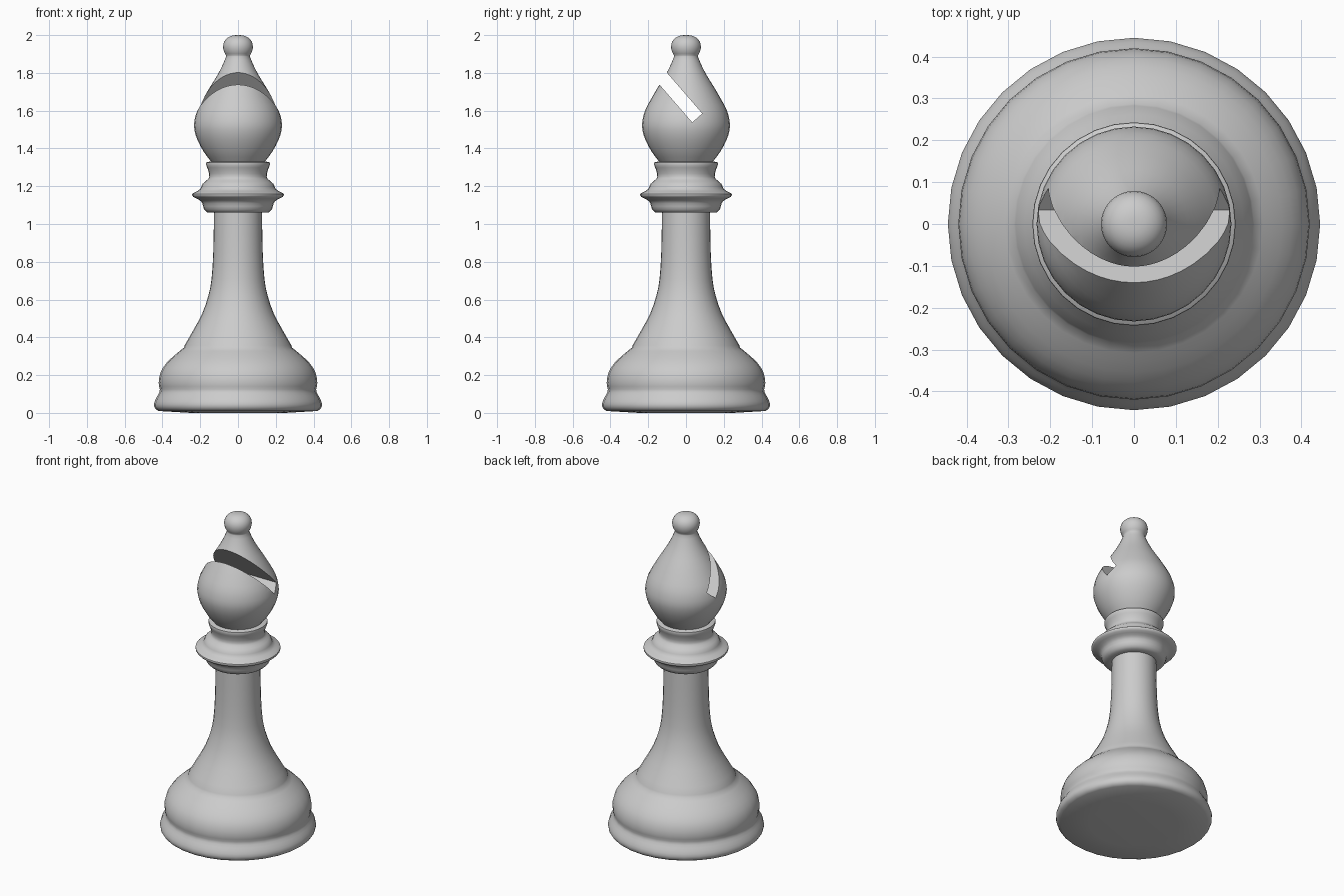
import bpy, bmesh, math
from mathutils import Vector

if "Cube" in bpy.data.objects:
    bpy.data.objects.remove(bpy.data.objects["Cube"])

SIDES = 32

# Profile runs (radius, height); each run is smoothed, joints between runs stay crisp
BASE = [(0.42, 0.01), (0.438, 0.022), (0.445, 0.045), (0.435, 0.075), (0.418, 0.105),
        (0.414, 0.125), (0.42, 0.16), (0.41, 0.215), (0.378, 0.265), (0.33, 0.31), (0.287, 0.345)]
STEM = [(0.283, 0.357), (0.24, 0.432), (0.19, 0.525), (0.157, 0.62), (0.14, 0.71),
        (0.131, 0.85), (0.127, 1.06)]
COLLAR_LOW = [(0.16, 1.06), (0.18, 1.078), (0.189, 1.11), (0.205, 1.127), (0.235, 1.142)]
COLLAR_RIM = [(0.242, 1.15), (0.242, 1.16), (0.225, 1.17), (0.2, 1.185), (0.188, 1.212),
              (0.165, 1.232), (0.152, 1.25), (0.158, 1.285), (0.168, 1.31), (0.168, 1.326)]
HEAD = [(0.143, 1.332), (0.18, 1.38), (0.215, 1.445), (0.231, 1.5), (0.231, 1.545),
        (0.217, 1.6), (0.186, 1.66), (0.15, 1.722), (0.108, 1.79), (0.08, 1.845), (0.063, 1.887)]
FINIAL = [(0.063, 1.892), (0.074, 1.912), (0.079, 1.94), (0.072, 1.967), (0.054, 1.987),
          (0.028, 1.998), (0.0, 2.0)]


def smooth(points, steps=2):
    """Catmull-Rom subdivision of a profile run."""
    p = [Vector(q) for q in points]
    p = [2 * p[0] - p[1]] + p + [2 * p[-1] - p[-2]]
    out = []
    for a, b, c, d in zip(p, p[1:], p[2:], p[3:]):
        for i in range(steps):
            t = i / steps
            out.append(0.5 * (2 * b + (c - a) * t + (2 * a - 5 * b + 4 * c - d) * t * t
                              + (3 * b - a - 3 * c + d) * t ** 3))
    return out + [p[-2]]


def add_object(name, bm):
    bmesh.ops.recalc_face_normals(bm, faces=bm.faces)
    mesh = bpy.data.meshes.new(name)
    bm.to_mesh(mesh)
    bm.free()
    obj = bpy.data.objects.new(name, mesh)
    bpy.context.collection.objects.link(obj)
    return obj


def lathe(name, profile):
    bm = bmesh.new()
    verts = [bm.verts.new((0, max(r, 0), z)) for r, z in profile]
    edges = [bm.edges.new(pair) for pair in zip(verts, verts[1:])]
    bmesh.ops.spin(bm, geom=verts + edges, cent=(0, 0, 0), axis=(0, 0, 1),
                   angle=math.tau, steps=SIDES, use_duplicate=False)
    bmesh.ops.remove_doubles(bm, verts=bm.verts, dist=0.0005)
    return add_object(name, bm)


# Turned body, from the underside up to the finial
profile = [(0, 0), (0.25, 0)]
for run in (BASE, STEM, COLLAR_LOW, COLLAR_RIM, HEAD, FINIAL):
    profile += smooth(run)
body = lathe("turned_body", profile)

# Slanted slot across the front of the head
low, high = Vector((0.033, 1.538)), Vector((0.086, 1.585))
out = Vector((-0.655, 0.756)) * 0.4
bm = bmesh.new()
face = bm.faces.new([bm.verts.new((-0.4, p.x, p.y)) for p in (low, high, high + out, low + out)])
ext = bmesh.ops.extrude_face_region(bm, geom=[face], use_keep_orig=True)
bmesh.ops.translate(bm, vec=(0.8, 0, 0),
                    verts=[v for v in ext["geom"] if isinstance(v, bmesh.types.BMVert)])
cutter = add_object("slot_cutter", bm)
cutter.hide_render = True

mod = body.modifiers.new("slot", 'BOOLEAN')
mod.operation = 'DIFFERENCE'
mod.solver = 'EXACT'
mod.object = cutter
bpy.context.view_layer.objects.active = body
body.select_set(True)
cutter.select_set(False)
bpy.ops.object.modifier_apply(modifier=mod.name)
bpy.data.objects.remove(cutter, do_unlink=True)

# Smooth turning with crisp slot and step edges
bpy.ops.object.shade_smooth_by_angle(angle=math.radians(40))
